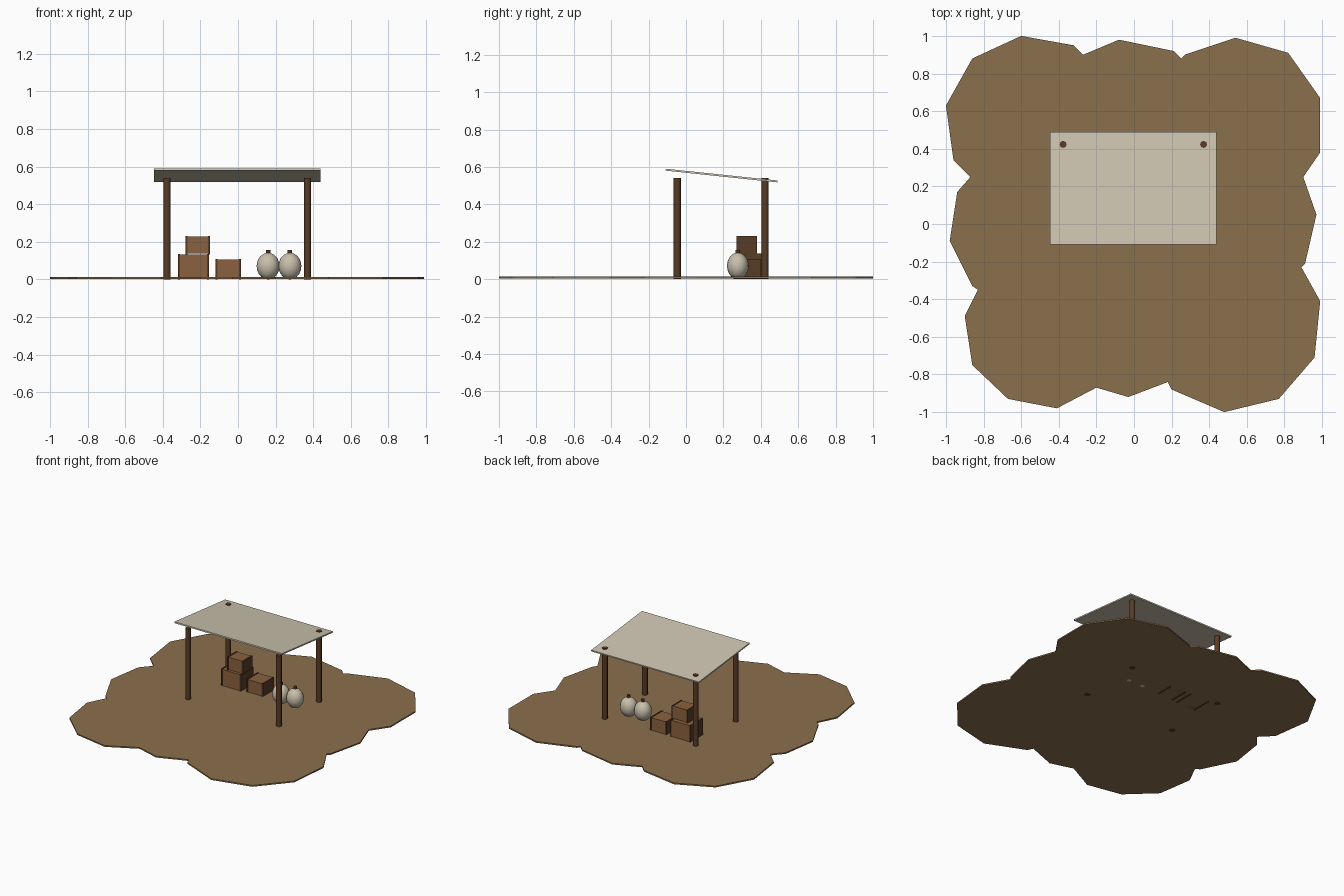
import bpy
import bmesh
from math import radians

default = bpy.data.objects.get("Cube")
if default:
    bpy.data.objects.remove(default, do_unlink=True)


def make_material(name, rgb):
    mat = bpy.data.materials.new(name)
    color = (*rgb, 1)
    mat.diffuse_color = color
    mat.use_nodes = True
    mat.node_tree.nodes["Principled BSDF"].inputs["Base Color"].default_value = color
    return mat


earth = make_material("packed earth", (0.26, 0.16, 0.075))
canvas = make_material("pale canvas", (0.62, 0.56, 0.44))
dark_wood = make_material("dark wood", (0.10, 0.045, 0.02))
crate_wood = make_material("crate wood", (0.26, 0.12, 0.05))
sackcloth = make_material("sackcloth", (0.58, 0.52, 0.41))


def finish(name, mat):
    obj = bpy.context.object
    obj.name = name
    obj.data.materials.append(mat)
    return obj


def box(name, mat, center, size, tilt=0):
    bpy.ops.mesh.primitive_cube_add(size=1, location=center, rotation=(tilt, 0, 0))
    obj = finish(name, mat)
    obj.scale = size
    return obj


def cylinder(name, mat, x, y, bottom, top, radius, sides=8):
    bpy.ops.mesh.primitive_cylinder_add(
        vertices=sides, radius=radius, depth=top - bottom,
        location=(x, y, (bottom + top) / 2))
    obj = finish(name, mat)
    bpy.ops.object.shade_smooth_by_angle(angle=radians(50))
    return obj


# Ragged patch of earth: an outline extruded into a thin slab
outline = [
    (-.6, 1), (-.32, .95), (-.27, .9), (-.08, .98), (.21, .92), (.25, .88),
    (.27, .9), (.54, .99), (.82, .91), (.99, .67), (.99, .38), (.9, .25),
    (.97, .05), (.91, -.21), (.89, -.23), (.99, -.41), (.96, -.71),
    (.77, -.93), (.48, -1), (.2, -.88), (.18, -.84), (-.03, -.92),
    (-.2, -.87), (-.41, -.98), (-.67, -.93), (-.86, -.75), (-.9, -.49),
    (-.83, -.35), (-.86, -.33), (-.98, -.09), (-.94, .17), (-.87, .25),
    (-.96, .34), (-1, .63), (-.86, .88),
]
bm = bmesh.new()
face = bm.faces.new([bm.verts.new((x, y, 0.003)) for x, y in outline])
raised = bmesh.ops.extrude_face_region(bm, geom=[face])["geom"]
for item in raised:
    if isinstance(item, bmesh.types.BMVert):
        item.co.z = 0.013
bmesh.ops.recalc_face_normals(bm, faces=bm.faces)
mesh = bpy.data.meshes.new("ground")
bm.to_mesh(mesh)
bm.free()
mesh.materials.append(earth)
bpy.context.collection.objects.link(bpy.data.objects.new("ground", mesh))

# Four posts; the back pair pokes through the roof
for side, x in (("right", -0.377), ("left", 0.37)):
    for end, y in (("front", -0.047), ("back", 0.423)):
        cylinder(f"{end}_{side}_post", dark_wood, x, y, 0, 0.54, 0.019)

# Sloping canvas roof
box("roof", canvas, (-0.005, 0.19, 0.554), (0.885, 0.6, 0.01), radians(-6))


# Crates: a light body between two slightly larger dark end boards
def crate(name, x, y, bottom, width, depth, height):
    z = bottom + height / 2
    box(f"{name}_body", crate_wood, (x, y, z), (width - 0.01, depth, height - 0.006))
    for side, sign in (("right", -1), ("left", 1)):
        box(f"{name}_{side}_board", dark_wood,
            (x + sign * (width / 2 - 0.005), y, z), (0.01, depth + 0.006, height))


crate("large_crate", -0.237, 0.33, 0, 0.165, 0.145, 0.136)
crate("stacked_crate", -0.214, 0.325, 0.134, 0.13, 0.105, 0.098)
crate("small_crate", -0.052, 0.335, 0, 0.135, 0.125, 0.109)

# Round tied sacks
for name, x in (("right_sack", 0.16), ("left_sack", 0.276)):
    bpy.ops.mesh.primitive_uv_sphere_add(
        segments=16, ring_count=10, radius=1, location=(x, 0.277, 0.071))
    finish(name, sackcloth).scale = (0.061, 0.058, 0.071)
    bpy.ops.object.shade_smooth_by_angle(angle=radians(40))
    cylinder(f"{name}_tie", dark_wood, x, 0.277, 0.132, 0.157, 0.012)
